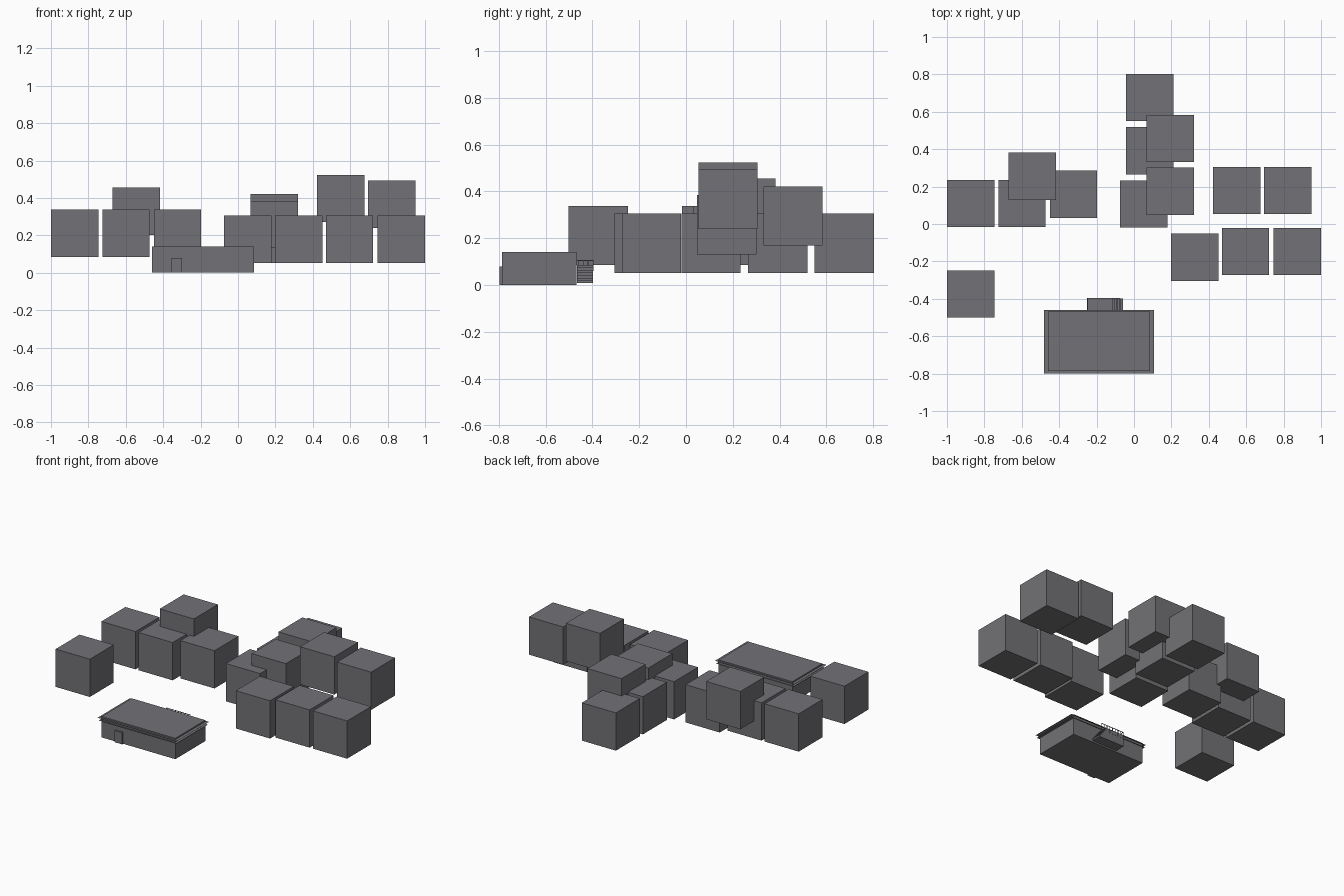
import bpy, bmesh

if "Cube" in bpy.data.objects:
    bpy.data.objects.remove(bpy.data.objects["Cube"])

grey = bpy.data.materials.new("dark_grey")
grey.diffuse_color = (0.17, 0.167, 0.182, 1)
grey.use_nodes = True
grey.node_tree.nodes["Principled BSDF"].inputs["Base Color"].default_value = grey.diffuse_color


def finish(name, bm):
    me = bpy.data.meshes.new(name)
    bm.to_mesh(me)
    bm.free()
    me.materials.append(grey)
    ob = bpy.data.objects.new(name, me)
    bpy.context.collection.objects.link(ob)
    return ob


def box(name, x0, x1, y0, y1, z0, z1):
    bm = bmesh.new()
    bmesh.ops.create_cube(bm, size=1)
    for v in bm.verts:
        v.co = (x0 + (v.co.x + .5) * (x1 - x0),
                y0 + (v.co.y + .5) * (y1 - y0),
                z0 + (v.co.z + .5) * (z1 - z0))
    return finish(name, bm)


def sheet(name, x0, x1, y0, y1, z):
    bm = bmesh.new()
    bm.faces.new([bm.verts.new(p) for p in
                  ((x0, y0, z), (x1, y0, z), (x1, y1, z), (x0, y1, z))])
    return finish(name, bm)


# Floating cubes: lowest corner of each, all the same size
S = 0.253
cubes = [
    (-1, -.017, .085), (-.725, -.017, .085), (-.67, .129, .202),
    (-.45, .033, .085), (-1, -.501, .085),
    (-.043, .55, .052), (-.043, .265, .052), (-.075, -.02, .052),
    (.068, .331, .168), (.068, .048, .131),
    (.198, -.305, .052), (.47, -.274, .052), (.747, -.274, .052),
    (.423, .053, .27), (.696, .053, .24),
]
for i, (x, y, z) in enumerate(cubes):
    box(f"cube_{i + 1}", x, x + S, y, y + S, z, z + S)

# Low building in two sections
box("building_main", -.46, -.065, -.786, -.468, 0, .14)
box("building_side", -.065, .086, -.786, -.468, 0, .14)

# Thin overhanging roof rims
sheet("roof_rim_upper", -.481, .108, -.8, -.46, .131)
sheet("roof_rim_lower", -.475, .102, -.796, -.463, .113)

# Front door
box("front_door", -.355, -.3, -.797, -.786, 0, .078)

# Rear deck with steps going down to the right
box("rear_deck", -.25, -.12, -.465, -.397, .008, .086)
n = 7
for i in range(n):
    x = -.12 + i * .06 / n
    box(f"step_{i + 1}", x, x + .06 / n, -.465, -.397, .008, .086 - i * .078 / n)

# Deck railing
box("rail_bar", -.25, -.075, -.398, -.395, .103, .106)
box("rail_bar_end", -.25, -.247, -.465, -.395, .103, .106)
for i in range(9):
    x = -.25 + i * .0215
    box(f"rail_post_{i + 1}", x, x + .003, -.398, -.395, .06, .104)
for i in range(3):
    y = -.46 + i * .02
    box(f"rail_end_post_{i + 1}", -.25, -.247, y, y + .003, .08, .104)
